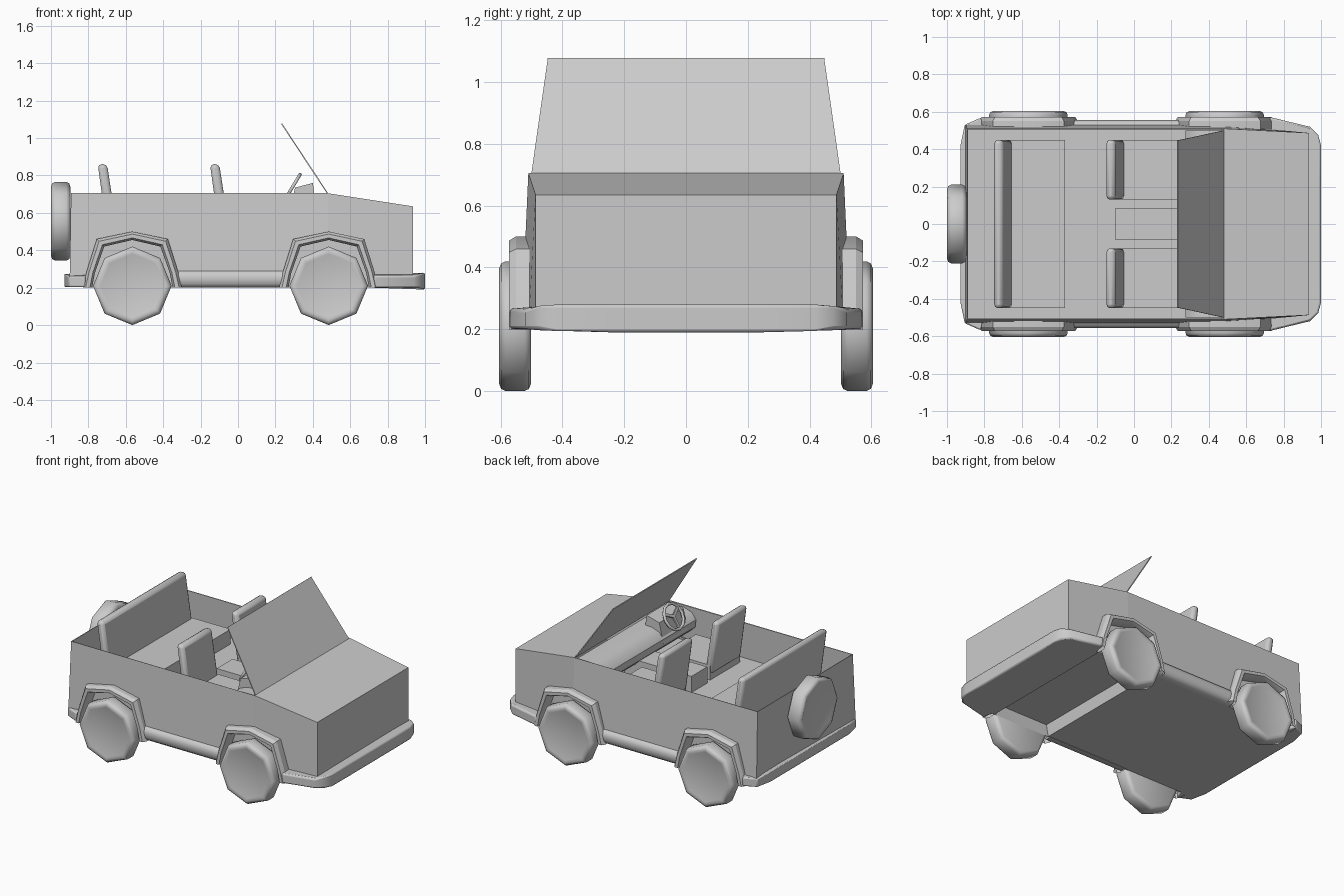
import bpy, bmesh, math
from mathutils import Matrix, Vector

if "Cube" in bpy.data.objects:
    bpy.data.objects.remove(bpy.data.objects["Cube"])


def finish(bm, name, bevel=0.0, solid=0.0, smooth=35):
    bmesh.ops.remove_doubles(bm, verts=bm.verts, dist=1e-5)
    bmesh.ops.recalc_face_normals(bm, faces=bm.faces)
    me = bpy.data.meshes.new(name)
    bm.to_mesh(me)
    bm.free()
    if smooth:
        me.shade_smooth()
        me.set_sharp_from_angle(angle=math.radians(smooth))
    else:
        me.shade_flat()
    ob = bpy.data.objects.new(name, me)
    bpy.context.collection.objects.link(ob)
    if solid:
        m = ob.modifiers.new("thickness", 'SOLIDIFY')
        m.thickness, m.offset = solid, -1
    if bevel:
        m = ob.modifiers.new("bevel", 'BEVEL')
        m.width, m.segments, m.limit_method = bevel, 2, 'ANGLE'
        m.angle_limit = math.radians(40)
    return ob


def face(bm, pts):
    return bm.faces.new([bm.verts.new(p) for p in pts])


def loft(bm, rows, closed=False, caps=False):
    """Skin rows of points; closed wraps each row, caps fills first and last."""
    vs = [[bm.verts.new(p) for p in r] for r in rows]
    n = len(rows[0])
    for a, b in zip(vs, vs[1:]):
        for i in range(n if closed else n - 1):
            j = (i + 1) % n
            bm.faces.new((a[i], a[j], b[j], b[i]))
    if caps:
        bm.faces.new(vs[0])
        bm.faces.new(vs[-1])


def prism_y(name, prof, y0, y1, bevel=0.0):
    bm = bmesh.new()
    loft(bm, [[(x, y, z) for x, z in prof] for y in (y0, y1)], True, True)
    return finish(bm, name, bevel)


def box(name, x0, x1, y0, y1, z0, z1, bevel=0.0):
    return prism_y(name, [(x0, z0), (x1, z0), (x1, z1), (x0, z1)], y0, y1, bevel)


def plate(name, half, z0, z1, bevel=0.0):
    """Plan outline given for +y, mirrored to -y; drops slightly towards the middle of the lip."""
    outline = half + [(x, -y) for x, y in reversed(half)]
    bm = bmesh.new()
    loft(bm, [[(x, y, z0 - (.01 if x > .99 else 0)) for x, y in outline],
              [(x, y, z1 - (.015 if abs(y) > .5 else 0)) for x, y in outline]], True, True)
    return finish(bm, name, bevel)


# Wheel arch outline: t = 0 inner edge, t = 1 outer edge
INNER = [(-.215, .2), (-.2, .28), (-.15, .42), (0, .455)]
OUTER = [(-.265, .2), (-.245, .285), (-.19, .46), (0, .50)]
AXLES = (-.565, .485)


def arch(cx, t):
    half = [(a[0] + (b[0] - a[0]) * t, a[1] + (b[1] - a[1]) * t) for a, b in zip(INNER, OUTER)]
    return [(cx + x, z) for x, z in half] + [(cx - x, z) for x, z in reversed(half[:-1])]


# Body shell: side panels with arch openings, hood, nose and tail
bm = bmesh.new()
prof = [(-.893, .705), (-.9, .25)]
for cx in AXLES:
    prof += [(x, max(z, .25)) for x, z in arch(cx, .5)]
prof += [(.935, .25), (.935, .635), (.48, .705)]


def side_y(x, z):
    y = .51 + (.705 - z) * .045
    return y - max(0, x - .48) / .455 * (y - .487)


for s in (1, -1):
    face(bm, [(x, s, z) for x, z in prof])
bmesh.ops.bisect_plane(bm, geom=bm.verts[:] + bm.edges[:] + bm.faces[:],
                       plane_co=(.48, 0, 0), plane_no=(1, 0, 0))
for v in bm.verts:
    v.co.y *= side_y(v.co.x, v.co.z)


def cross(a, b):
    ya, yb = side_y(*a), side_y(*b)
    face(bm, [(a[0], -ya, a[1]), (a[0], ya, a[1]), (b[0], yb, b[1]), (b[0], -yb, b[1])])


cross(prof[0], prof[1])
cross((.48, .705), (.935, .635))
cross((.935, .635), (.935, .25))
finish(bm, "body_shell", solid=.006, smooth=0)

# Underside with a shallow front channel, cabin floor, bumpers and sills
bm = bmesh.new()
under = [(-.9, .203), (.27, .203), (.285, .28), (.685, .28), (.7, .2), (.94, .2)]
loft(bm, [[(x, y, z) for x, z in under] for y in (-.498, .498)])
finish(bm, "underside", smooth=0)
bm = bmesh.new()
face(bm, [(-.895, -.515, .46), (.47, -.515, .46), (.47, .515, .46), (-.895, .515, .46)])
finish(bm, "cabin_floor", smooth=0)
plate("front_bumper", [(.71, .49), (.725, .572), (.94, .52), (.985, .475), (1.0, .42), (1.0, .25)],
      .2, .28, .01)
plate("rear_bumper", [(-.79, .49), (-.82, .568), (-.905, .53), (-.928, .42)], .203, .277, .008)

# Flared arches with wheel wells, and sills, on both sides
for s, side in ((1, "left"), (-1, "right")):
    for cx, end in zip(AXLES, ("rear", "front")):
        bm = bmesh.new()
        rows = [(0, .497), (0, .55), (.25, .573), (.7, .573), (1, .55), (1, .505)]
        loft(bm, [[(x, s * y, z) for x, z in arch(cx, t)] for t, y in rows])
        face(bm, [(x, s * .497, z) for x, z in arch(cx, 0)])
        finish(bm, f"{end}_{side}_arch", smooth=30)
    bm = bmesh.new()
    sec = [(.49, .2), (.53, .2), (.553, .22), (.555, .26), (.545, .285), (.515, .295)]
    loft(bm, [[(x, s * y, z) for y, z in sec] for x in (-.34, .26)], True, True)
    finish(bm, f"{side}_sill", smooth=60)


# Eight-sided wheels, turned from a small cross-section (radius, offset)
def wheel(name, matrix):
    sec = [(.185, -.052), (.203, -.045), (.21, -.03), (.21, .03), (.203, .045), (.185, .052),
           (.17, .047)]
    bm = bmesh.new()
    loft(bm, [[(r * math.cos(i * math.pi / 4), r * math.sin(i * math.pi / 4), h)
               for i in range(8)] for r, h in sec], True, True)
    bmesh.ops.transform(bm, matrix=matrix, verts=bm.verts)
    finish(bm, name, smooth=50)


for s, side in ((1, "left"), (-1, "right")):
    for cx, end in zip(AXLES, ("rear", "front")):
        wheel(f"{end}_{side}_wheel",
              Matrix.Translation((cx, s * .553, .21)) @ Matrix.Rotation(s * -math.pi / 2, 4, 'X'))
wheel("spare_wheel", Matrix.Translation((-.948, 0, .555)) @ Matrix.Rotation(-math.pi / 2, 4, 'Y'))

# Windscreen
bm = bmesh.new()
face(bm, [(.482, -.5, .705), (.482, .5, .705), (.236, .447, 1.078), (.236, -.447, 1.078)])
finish(bm, "windscreen", solid=.006, smooth=0)


# Seats: leaning back plus cushion
def seat(name, x, length, y0, y1):
    back = [(x - .10, .5), (x - .045, .5), (x - .1, .86), (x - .15, .86)]
    prism_y(name + "_back", back, y0, y1, .02)
    box(name + "_cushion", x - .09, x + length, y0, y1, .46, .56)


seat("rear_seat", -.6, .23, -.45, .45)
seat("left_seat", 0, .24, .13, .45)
seat("right_seat", 0, .24, -.45, -.13)
box("centre_console", -.1, .4, -.085, .085, .46, .57)

# Dashboard and instrument cowl
prism_y("dashboard", [(.47, .695), (.36, .69), (.305, .67), (.275, .63), (.28, .58),
                      (.32, .54), (.47, .52)], -.5, .5)
prism_y("instrument_cowl", [(.305, .735), (.40, .76), (.42, .62), (.275, .6)], -.41, -.15)

# Steering wheel: ring and three spokes in a tilted plane
tilt = Matrix.Translation((.288, -.28, .732)) @ Matrix.Rotation(math.radians(-59), 4, 'Y')
bm = bmesh.new()
R, r = .085, .01
ring = [[((R + r * math.cos(b)) * math.cos(a), (R + r * math.cos(b)) * math.sin(a), r * math.sin(b))
         for b in [k * math.pi / 3 for k in range(6)]]
        for a in [i * math.pi / 6 for i in range(13)]]
loft(bm, ring, True)
for a in (math.pi, math.pi / 3, -math.pi / 3):
    d = Vector((math.cos(a), math.sin(a), 0))
    n = Vector((-d.y, d.x, 0)) * .009
    up = Vector((0, 0, .005))
    loft(bm, [[p + n - up, p + n + up, p - n + up, p - n - up] for p in (d * 0, d * R)], True, True)
bmesh.ops.transform(bm, matrix=tilt, verts=bm.verts)
finish(bm, "steering_wheel", smooth=65)
